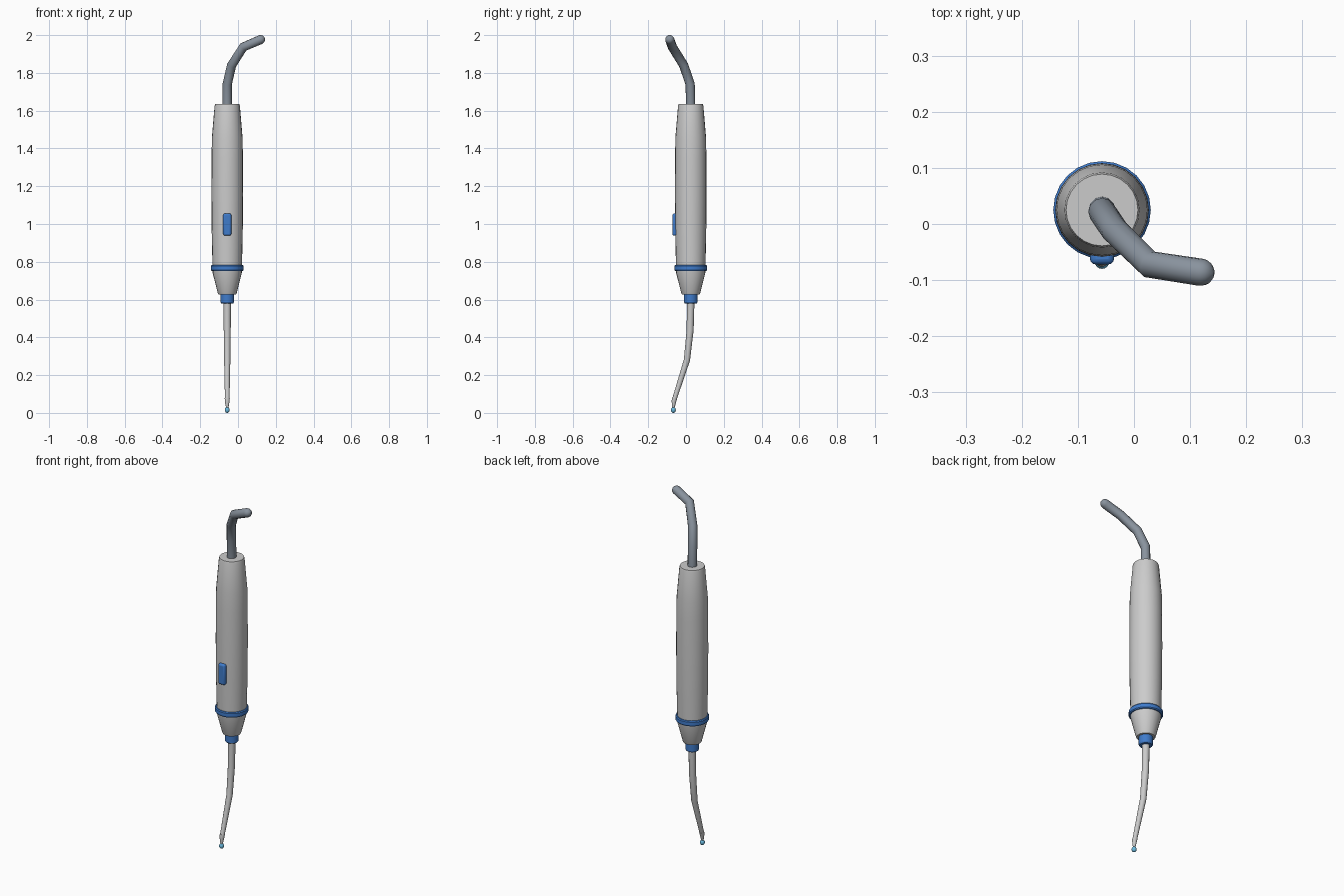
import bpy, bmesh, math
from mathutils import Vector

if "Cube" in bpy.data.objects:
    bpy.data.objects.remove(bpy.data.objects["Cube"])

CX, CY = -0.057, 0.025  # handle axis


def material(name, color):
    m = bpy.data.materials.new(name)
    m.diffuse_color = (*color, 1)
    m.use_nodes = True
    m.node_tree.nodes["Principled BSDF"].inputs["Base Color"].default_value = m.diffuse_color
    return m


blue = material("blue_plastic", (0.05, 0.2, 0.6))
hose_grey = material("hose_grey", (0.25, 0.29, 0.34))
tip_blue = material("light_blue", (0.15, 0.5, 0.75))


def finish(ob, mat=None, angle=35):
    if mat:
        ob.data.materials.append(mat)
    bpy.ops.object.select_all(action='DESELECT')
    ob.select_set(True)
    bpy.context.view_layer.objects.active = ob
    bpy.ops.object.shade_smooth_by_angle(angle=math.radians(angle))
    return ob


def lathe(name, profile, center=(CX, CY), mat=None, sides=24):
    """Closed solid of revolution from (radius, z) pairs, bottom to top."""
    bm = bmesh.new()
    rings = [[bm.verts.new((center[0] + r * math.cos(2 * math.pi * i / sides),
                            center[1] + r * math.sin(2 * math.pi * i / sides), z))
              for i in range(sides)] for r, z in profile]
    for a, b in zip(rings, rings[1:]):
        for i in range(sides):
            j = (i + 1) % sides
            bm.faces.new((a[i], a[j], b[j], b[i]))
    bm.faces.new(rings[0][::-1])
    bm.faces.new(rings[-1])
    me = bpy.data.meshes.new(name)
    bm.to_mesh(me)
    bm.free()
    ob = bpy.data.objects.new(name, me)
    bpy.context.collection.objects.link(ob)
    return finish(ob, mat, 25)


def tube(name, points, mat=None):
    """Round tube through (x, y, z, radius) points."""
    cu = bpy.data.curves.new(name, 'CURVE')
    cu.dimensions = '3D'
    cu.bevel_depth = 1
    cu.bevel_resolution = 4
    cu.use_fill_caps = True
    sp = cu.splines.new('POLY')
    sp.points.add(len(points) - 1)
    for p, (x, y, z, r) in zip(sp.points, points):
        p.co = (x, y, z, 1)
        p.radius = r
    ob = bpy.data.objects.new(name, cu)
    bpy.context.collection.objects.link(ob)
    bpy.ops.object.select_all(action='DESELECT')
    ob.select_set(True)
    bpy.context.view_layer.objects.active = ob
    bpy.ops.object.convert(target='MESH')
    return finish(bpy.context.object, mat, 40)


# Handle, nose cone and blue rings
lathe("handle", [(0.078, 0.775), (0.082, 0.95), (0.0835, 1.15), (0.083, 1.35),
                 (0.081, 1.46), (0.067, 1.625), (0.064, 1.635)])
lathe("nose_cone", [(0.047, 0.628), (0.05, 0.634), (0.077, 0.74), (0.079, 0.765)])
lathe("grip_ring", [(0.083, 0.752), (0.087, 0.757), (0.087, 0.777), (0.083, 0.782)], mat=blue)
lathe("tip_collar", [(0.032, 0.58), (0.036, 0.586), (0.036, 0.63)], mat=blue)

# Push button on the front of the handle
bpy.ops.mesh.primitive_cube_add(size=1, location=(CX, -0.055, 0.997))
button = bpy.context.object
button.name = "button"
button.scale = (0.043, 0.034, 0.118)
bpy.ops.object.transform_apply(location=False, rotation=False, scale=True)
bev = button.modifiers.new("round", 'BEVEL')
bev.width = 0.01
bev.segments = 3
finish(button, blue)

# Hose leaving the top, with a rounded end
hose_r = 0.0245
path = [(CX, CY, 1.60), (CX, 0.022, 1.74), (-0.034, -0.012, 1.84),
        (0.028, -0.072, 1.937)]
end = Vector((0.119, -0.086, 1.976))
direction = (end - Vector(path[-1])).normalized()
points = [(*p, hose_r) for p in path]
for k in range(5):
    a = math.radians(k * 21)
    points.append((*(end + direction * hose_r * math.sin(a)), hose_r * math.cos(a)))
tube("hose", points, hose_grey)

# Curved working tip
tube("tip_shaft", [(CX, CY, 0.60, 0.020), (CX, 0.022, 0.44, 0.0185),
                   (CX, 0.005, 0.28, 0.0165), (CX, -0.062, 0.07, 0.012)])
tube("tip_neck", [(CX, -0.060, 0.078, 0.0135), (CX, -0.064, 0.062, 0.0125),
                  (CX, -0.067, 0.025, 0.006)])
bpy.ops.mesh.primitive_uv_sphere_add(segments=16, ring_count=10, radius=0.013,
                                     location=(CX, -0.067, 0.0155))
ball = bpy.context.object
ball.name = "tip_ball"
ball.scale.z = 1.19
finish(ball, tip_blue, 60)
